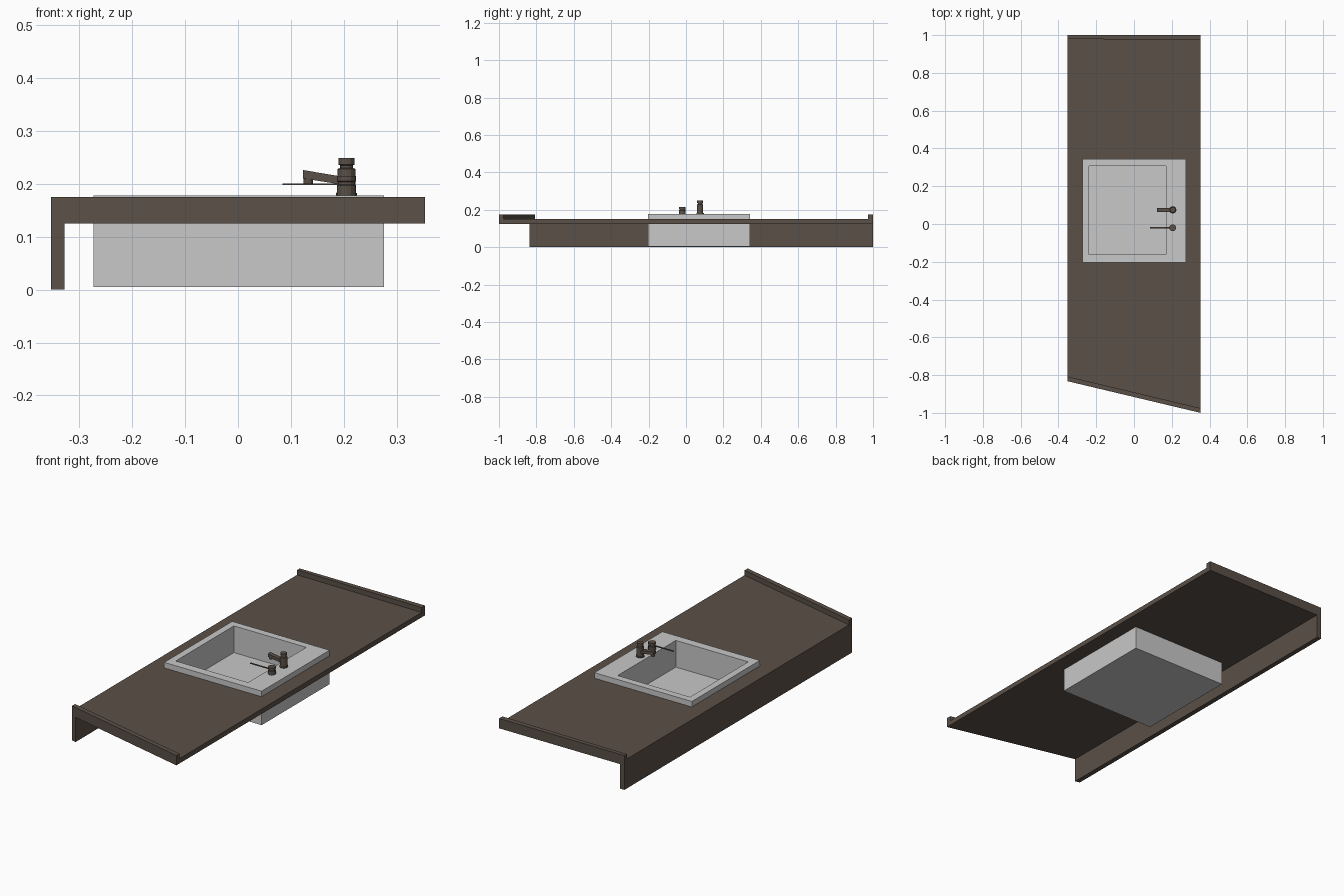
import bpy, bmesh, math
from mathutils import Vector

cube = bpy.data.objects.get("Cube")
if cube:
    bpy.data.objects.remove(cube, do_unlink=True)


def material(name, colour):
    m = bpy.data.materials.new(name)
    m.use_nodes = True
    m.diffuse_color = colour
    m.node_tree.nodes["Principled BSDF"].inputs["Base Color"].default_value = colour
    return m


brown = material("dark brown", (0.102, 0.08, 0.063, 1))
grey = material("light grey", (0.58, 0.58, 0.58, 1))


def finish(name, bm, mat):
    bmesh.ops.recalc_face_normals(bm, faces=bm.faces)
    mesh = bpy.data.meshes.new(name)
    bm.to_mesh(mesh)
    bm.free()
    if mat:
        mesh.materials.append(mat)
    obj = bpy.data.objects.new(name, mesh)
    bpy.context.collection.objects.link(obj)
    return obj


def prism(name, outline, low, high, mat):
    """Extrude a plan outline between two heights."""
    bm = bmesh.new()
    face = bm.faces.new([bm.verts.new((x, y, low)) for x, y in outline])
    top = bmesh.ops.extrude_face_region(bm, geom=[face])["geom"]
    verts = [v for v in top if isinstance(v, bmesh.types.BMVert)]
    bmesh.ops.translate(bm, verts=verts, vec=(0, 0, high - low))
    return finish(name, bm, mat)


def box(name, x0, x1, y0, y1, low, high, mat):
    return prism(name, [(x0, y0), (x1, y0), (x1, y1), (x0, y1)], low, high, mat)


def turned(name, x, y, profile, mat, sides=12):
    """Stack rings of (radius, height) into a faceted post."""
    bm = bmesh.new()
    rings = [[bm.verts.new((x + r * math.cos(math.tau * i / sides),
                            y + r * math.sin(math.tau * i / sides), z))
              for i in range(sides)] for r, z in profile]
    for a, b in zip(rings, rings[1:]):
        for i in range(sides):
            j = (i + 1) % sides
            bm.faces.new((a[i], a[j], b[j], b[i]))
    bm.faces.new(rings[0])
    bm.faces.new(rings[-1])
    return finish(name, bm, mat)


def cut(obj, cutter):
    mod = obj.modifiers.new("opening", "BOOLEAN")
    mod.operation = "DIFFERENCE"
    mod.solver = "EXACT"
    mod.object = cutter
    cutter.hide_render = True
    cutter.hide_viewport = True
    cutter.display_type = "WIRE"


W = 0.353          # half width of the worktop
LIP = 0.025        # thickness of lips and apron
UNDER, TOP, LIP_TOP = 0.125, 0.15, 0.175


def front_y(x):
    """Slanted front edge."""
    return -0.832 - 0.168 * (x + W) / (2 * W)


# Worktop with one slanted end, raised end lips and a long side apron
worktop = prism("worktop", [(-W, front_y(-W)), (W, front_y(W)), (W, 1), (-W, 1)],
                UNDER, TOP, brown)
prism("front_lip", [(-W, front_y(-W)), (W, front_y(W)),
                    (W, front_y(W) + LIP), (-W, front_y(-W) + LIP)],
      TOP, LIP_TOP, brown)
prism("back_lip", [(-W, 0.98), (W, 0.973), (W, 1), (-W, 1)], TOP, LIP_TOP, brown)
inner = -W + LIP
prism("side_apron", [(-W, front_y(-W)), (inner, front_y(inner)), (inner, 1), (-W, 1)],
      0, UNDER, brown)

# Sink: one block sunk through the worktop, hollowed by the basin
sink = box("sink", -0.273, 0.276, -0.204, 0.343, 0.005, 0.178, grey)
cut(sink, box("basin_cutter", -0.238, 0.17, -0.161, 0.307, 0.042, 0.3, None))
cut(worktop, box("worktop_cutter", -0.26, 0.26, -0.19, 0.33, 0.1, 0.2, None))

# Tap column
RIM, TX, TY = 0.177, 0.205, 0.075
turned("tap_column", TX, TY,
       [(0.02, RIM), (0.02, 0.182), (0.017, 0.184), (0.017, 0.228),
        (0.012, 0.23), (0.012, 0.235), (0.015, 0.236), (0.015, 0.249)], brown)

# Tap spout: side profile given width
bm = bmesh.new()
side = [(0.123, 0.21), (0.2, 0.198), (0.2, 0.213), (0.123, 0.226)]
face = bm.faces.new([bm.verts.new((x, TY - 0.011, z)) for x, z in side])
geom = bmesh.ops.extrude_face_region(bm, geom=[face])["geom"]
bmesh.ops.translate(bm, vec=(0, 0.022, 0),
                    verts=[v for v in geom if isinstance(v, bmesh.types.BMVert)])
finish("tap_spout", bm, brown)
turned("spout_outlet", 0.133, TY, [(0.009, 0.198), (0.009, 0.214)], brown)

# Lever post and its thin rod
LY = -0.02
turned("lever_post", TX, LY,
       [(0.018, RIM), (0.018, 0.197), (0.016, 0.199), (0.016, 0.203),
        (0.018, 0.205), (0.018, 0.215)], brown)
box("lever_rod", 0.084, TX, LY - 0.004, LY + 0.004, 0.198, 0.201, brown)
